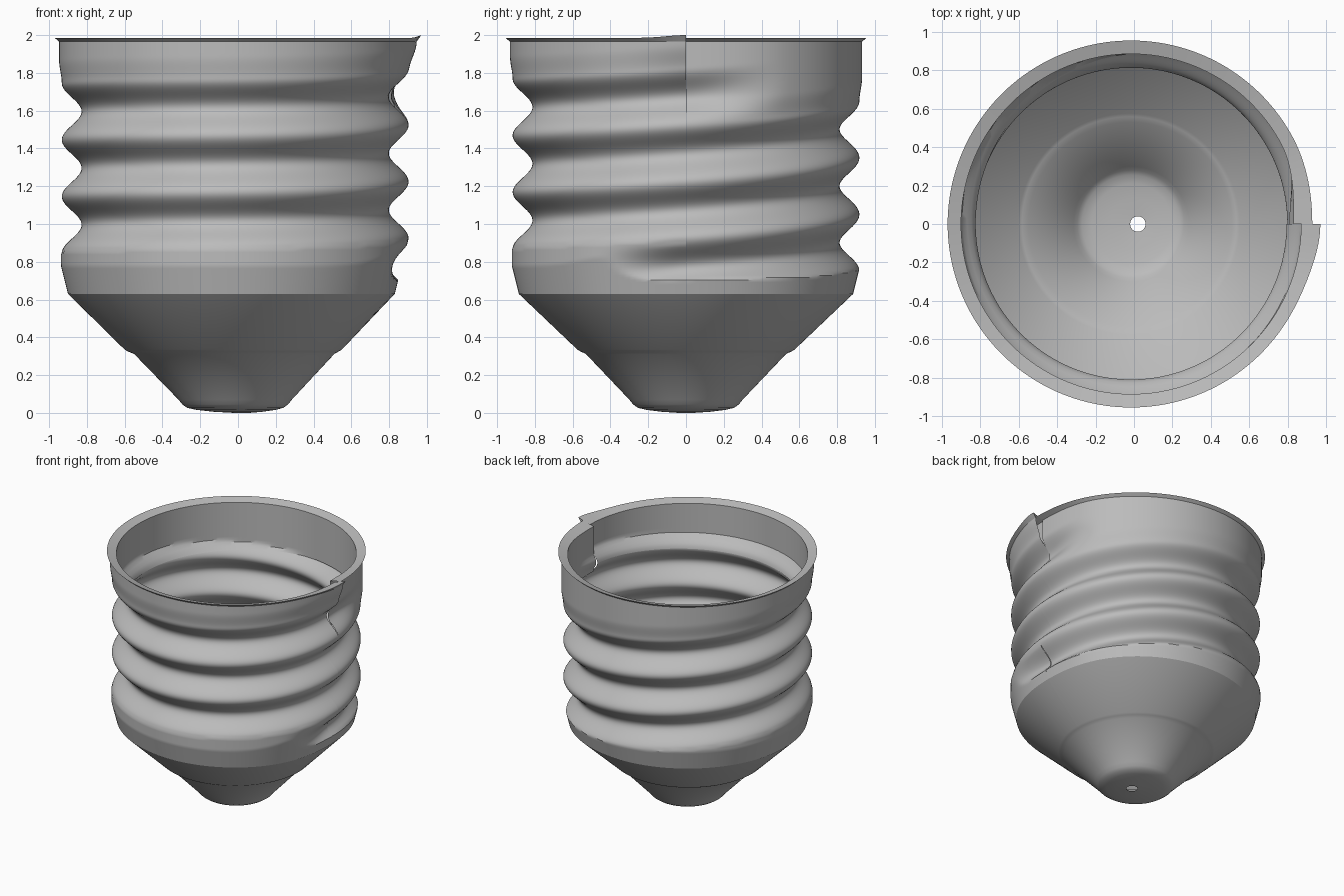
import bpy
from math import sin, cos, pi, exp, radians

cube = bpy.data.objects.get("Cube")
if cube:
    bpy.data.objects.remove(cube)

metal = bpy.data.materials.new("grey_metal")
metal.use_nodes = True
GREY = (0.5, 0.5, 0.5, 1)
metal.diffuse_color = GREY
metal.node_tree.nodes["Principled BSDF"].inputs["Base Color"].default_value = GREY

TURN = 2 * pi
PITCH = 0.3
COLS = 180
RING_Z, RIM_Z = 0.63, 1.985


def smooth(a, b, x):
    t = min(max((x - a) / (b - a), 0), 1)
    return t * t * (3 - 2 * t)


def bump(t, width):
    """One at the seam, fading to nothing around it."""
    return exp(-(min(t, TURN - t) / width) ** 2)


def sheet(name, rows, point):
    """Open sheet wound once around z, with its two ends meeting at the seam."""
    verts = [point(TURN * i / COLS, j) for j in range(rows) for i in range(COLS + 1)]
    w = COLS + 1
    faces = [(j * w + i, j * w + i + 1, (j + 1) * w + i + 1, (j + 1) * w + i)
             for j in range(rows - 1) for i in range(COLS)]
    mesh = bpy.data.meshes.new(name)
    mesh.from_pydata(verts, [], faces)
    mesh.materials.append(metal)
    obj = bpy.data.objects.new(name, mesh)
    bpy.context.collection.objects.link(obj)
    bpy.ops.object.select_all(action="DESELECT")
    bpy.context.view_layer.objects.active = obj
    obj.select_set(True)
    bpy.ops.object.shade_smooth_by_angle(angle=radians(32))
    return obj


def polar(t, r, z, shift=-0.015):
    return (r * cos(t) + shift, r * sin(t), z)


def groove_z(t):
    """Height of the uppermost groove, a slightly tilted helix."""
    return 1.374 + PITCH * t / TURN + 0.036 * (1 - cos(t)) + 0.016 * sin(t)


def ring_radius(t):
    return 0.885 - 0.04 * bump(t, 0.5)


def wall_radius(t, z):
    p = (z - groove_z(t)) / PITCH
    wave = 0.5 + 0.5 * cos(TURN * p)
    r = 0.918 - 0.105 * wave
    if p > 0.5:        # rim band, with the last groove running out into it
        fade = 1 - smooth(0, 0.6, t)
        r = 0.918 + 0.014 * smooth(0.5, 0.9, p) - 0.035 * fade * smooth(0.5, 1, p)
        if p < 1.5:
            r -= 0.07 * wave * fade
    elif p < -2.5:     # skirt, with the first groove running in
        r = 0.922 - 0.105 * wave * smooth(TURN - 0.6, TURN, t)
    if t > pi:         # flared tip at the outer end of the rim
        r += 0.03 * bump(t, 0.25) * smooth(1.78, RIM_Z, z)
    return min(r, ring_radius(t) + 0.25 * (z - RING_Z))


# Threaded shell up to the rim
SHELL_ROWS = 110


def shell_point(t, j):
    z = RING_Z + (RIM_Z - 0.02 - RING_Z) * j / (SHELL_ROWS - 1)
    return polar(t, wall_radius(t, z), z)


sheet("threaded_shell", SHELL_ROWS, shell_point)


# Rim lip: flares out, turns inward and runs down inside to the top groove
LIP_ROWS = 20


def lip_point(t, j):
    lift = 0.015 * bump(t, 0.15) if t > pi else 0
    tip = 0.03 * bump(t, 0.25) if t > pi else 0
    inset = 0.04 * (1 - smooth(0, 0.5, t))
    if j == 0:
        return polar(t, wall_radius(t, RIM_Z - 0.02), RIM_Z - 0.02)
    if j == 1:
        return polar(t, 0.955 + tip - 0.3 * inset, RIM_Z + lift)
    top = RIM_Z - 0.02
    low = max(groove_z(t), 1.6)
    z = top + (low - top) * (j - 2) / (LIP_ROWS - 3)
    return polar(t, min(wall_radius(t, z) - 0.004, 0.885 - inset), z)


sheet("rim_lip", LIP_ROWS, lip_point)


# Stepped cone and rounded bottom with a small centre hole: (radius, z, x shift)
CUP = [(0.04, 0.0, 0.02), (0.13, 0.006, 0.0), (0.21, 0.016, -0.01),
       (0.255, 0.027, -0.015), (0.28, 0.045, -0.015), (0.3, 0.07, -0.015),
       (0.53, 0.312, -0.02), (0.558, 0.325, -0.025), (0.575, 0.335, -0.025)]


def cup_point(t, j):
    if j == len(CUP):
        return polar(t, ring_radius(t), RING_Z)
    r, z, shift = CUP[j]
    return polar(t, r, z, shift)


sheet("contact_cone", len(CUP) + 1, cup_point)
